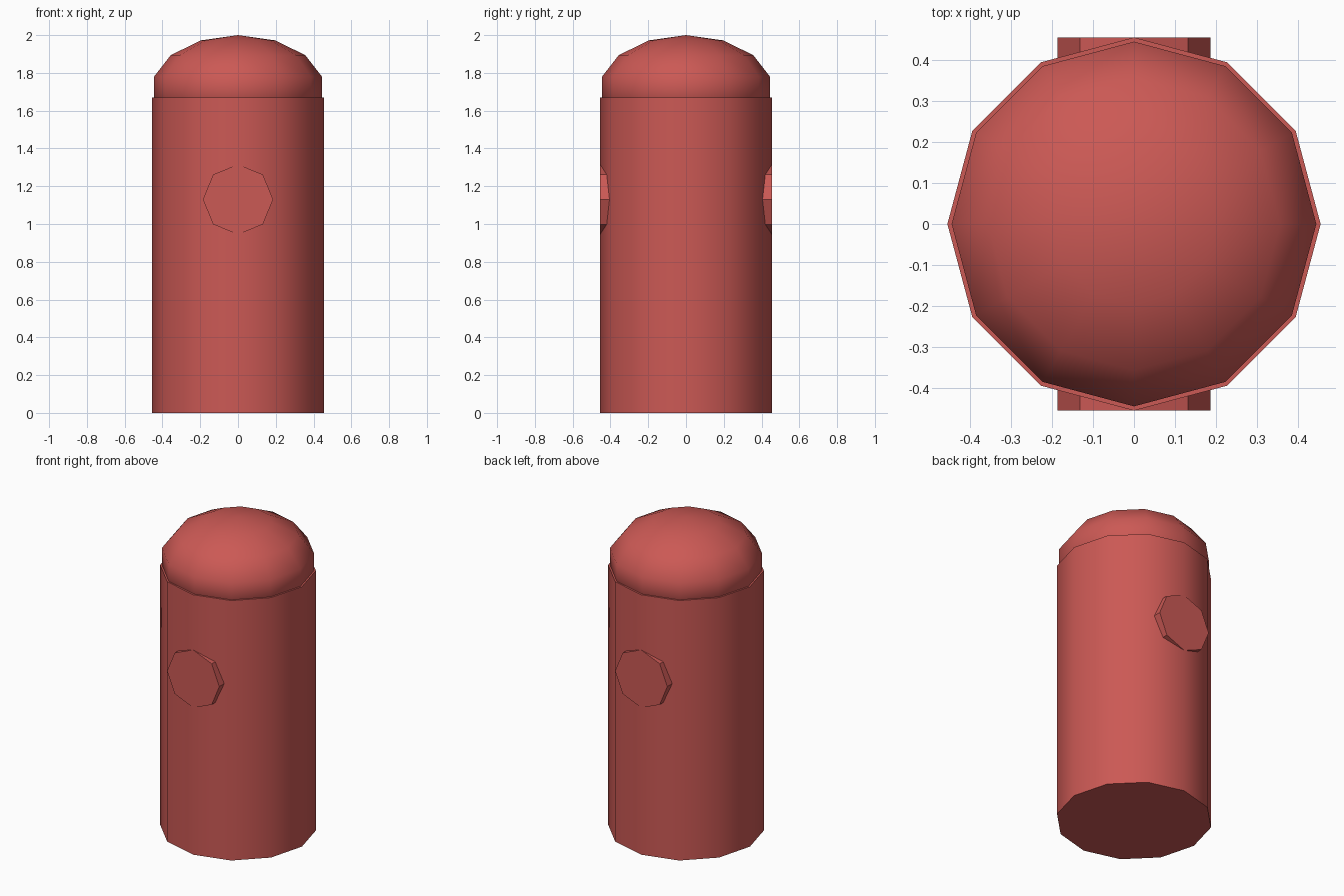
import bpy, math

if "Cube" in bpy.data.objects:
    bpy.data.objects.remove(bpy.data.objects["Cube"])

red = bpy.data.materials.new("red_paint")
red.diffuse_color = (0.6, 0.1, 0.09, 1)
red.use_nodes = True
red.node_tree.nodes["Principled BSDF"].inputs["Base Color"].default_value = red.diffuse_color


def finish(name, turn=0.0):
    """Name, align facets to the x axis, shade and colour the active part."""
    ob = bpy.context.object
    ob.name = name
    ob.rotation_euler.z += turn
    bpy.ops.object.transform_apply(location=False, rotation=True, scale=True)
    bpy.ops.object.shade_smooth_by_angle(angle=math.radians(40))
    ob.data.materials.append(red)
    return ob


# Twelve-sided upright body
bpy.ops.mesh.primitive_cylinder_add(vertices=12, radius=0.455, depth=1.67, location=(0, 0, 0.835))
finish("body")

# Flattened ball, sunk slightly into the body as a domed cap
bpy.ops.mesh.primitive_uv_sphere_add(segments=12, ring_count=7, radius=1, location=(0, 0, 1.717))
bpy.context.object.scale = (0.456, 0.456, 0.283)
finish("dome_cap")

# Eight-sided outlet plugs on front and back
for name, side in (("front_outlet", -1), ("back_outlet", 1)):
    bpy.ops.mesh.primitive_cylinder_add(vertices=8, radius=0.186, depth=0.2,
                                        location=(0, side * 0.355, 1.13),
                                        rotation=(math.pi / 2, 0, 0))
    finish(name)
